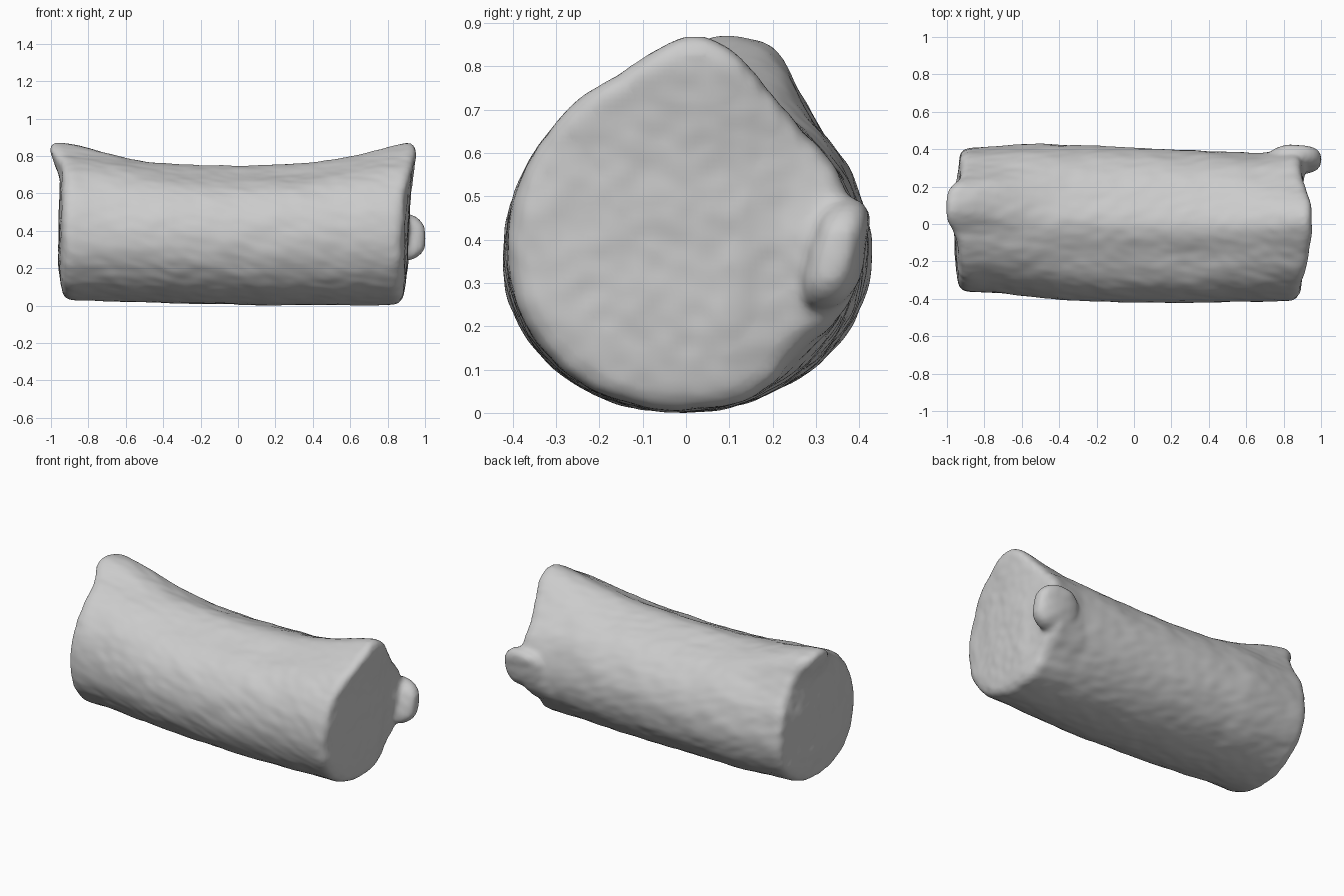
import bpy
import bmesh
import math
from mathutils import Vector, Matrix, noise

old = bpy.data.objects.get("Cube")
if old:
    bpy.data.objects.remove(old)


def lerp_table(table, v):
    """Piecewise linear lookup in (key, value) pairs."""
    if v <= table[0][0]:
        return table[0][1]
    for (a, p), (b, q) in zip(table, table[1:]):
        if v <= b:
            return p + (q - p) * (v - a) / (b - a)
    return table[-1][1]


def bell(v, centre, width, power=2):
    return math.exp(-abs((v - centre) / width) ** power)


def signed_power(v, power):
    return math.copysign(abs(v) ** power, v)


# Outline of the bolster along its length
FRONT = [(-0.95, -0.36), (-0.7, -0.37), (-0.35, -0.41), (0.2, -0.425), (0.9, -0.41)]
BACK = [(-0.95, 0.40), (-0.5, 0.43), (0.1, 0.405), (0.7, 0.38), (0.9, 0.4)]
FLOOR = [(-0.95, 0.03), (-0.4, 0.015), (0.2, 0.0), (0.9, 0.005)]
CROWN = [(-0.95, 0.81), (-0.7, 0.785), (-0.4, 0.765), (0, 0.757),
         (0.4, 0.772), (0.7, 0.8), (0.9, 0.81)]
LEFT_END = [(0, -0.93), (0.2, -0.96), (0.5, -0.96), (0.67, -0.945), (0.83, -1.01)]
RIGHT_END = [(0, 0.88), (0.2, 0.905), (0.6, 0.92), (0.82, 0.955)]
WAIST = 0.37


def section(x, angle):
    """Point on the cross-section at x: a round with pinched corners at the ends."""
    front, back = lerp_table(FRONT, x), lerp_table(BACK, x)
    c, s = math.cos(angle), math.sin(angle)
    middle = bell(x, 0.1, 0.6, 4)
    # Slack shoulders leave a soft ridge along the sagging crown
    fullness = 0.96 if s < 0 else 1 + 0.06 * middle
    c, s = signed_power(c, fullness), signed_power(s, fullness)
    y = (front + back) / 2 + (back - front) / 2 * c
    height = (lerp_table(CROWN, x) if s > 0 else lerp_table(FLOOR, x)) - WAIST
    z = WAIST + abs(height) * s
    right, left = bell(x, 0.95, 0.27), bell(x, -1.0, 0.4, 3)
    shrink = 1 - 0.085 * middle * bell(angle, 2.0, 0.32)
    shrink -= 0.045 * middle * bell(angle, 1.2, 0.3)
    # Flattened upper back and tucked lower back near the right end
    shrink -= 0.07 * right * bell(angle, 0.8, 0.35)
    shrink -= 0.11 * bell(x, 0.95, 0.2) * bell(angle, 2 * math.pi - 0.75, 0.3)
    y, z = y * shrink, WAIST + (z - WAIST) * shrink
    # Pinched ears on top of both ends
    if s > 0:
        z += 0.068 * right * bell(y, 0.035, 0.13, 2.5)
        z += (0.06 + 0.2 * max(0, y)) * left * bell(y, 0.12, 0.14, 4)
    return y, z


def end_x(u, y, z):
    left = lerp_table(LEFT_END, z)
    if z > 0.67:
        left = -0.945 + (left + 0.945) * bell(y, 0.1, 0.16, 4)
    left += 0.025 * max(0, min(1, (y - 0.12) / 0.2)) + 0.3 * min(0, y + 0.05) ** 2
    right = lerp_table(RIGHT_END, z) - 0.2 * min(0, y) ** 2 - 0.15 * max(0, y - 0.1)
    # The right end swells out towards its tab
    right += 0.05 * bell(y, 0.36, 0.11) * bell(z, 0.38, 0.14)
    return left + (right - left) * (u + 1) / 2


# Bolster body: rings from the left cap, along the length, to the right cap
cap = [(1, 0.05), (1, 0.3), (1, 0.55), (1, 0.78), (0.998, 0.9), (0.99, 0.955),
       (0.973, 0.985), (0.95, 1)]
steps = 40
rings = [(-u, s) for u, s in cap]
rings += [(0.93 * (2 * i / steps - 1), 1) for i in range(steps + 1)]
rings += cap[::-1]
SIDES = 96

bm = bmesh.new()
loops = []
for u, scale in rings:
    loop = []
    for i in range(SIDES):
        y, z = section(u * 0.94, 2 * math.pi * i / SIDES)
        y, z = y * scale, 0.4 + (z - 0.4) * scale
        loop.append(bm.verts.new((end_x(u, y, z), y, z)))
    loops.append(loop)
for a, b in zip(loops, loops[1:]):
    for i in range(SIDES):
        j = (i + 1) % SIDES
        bm.faces.new((a[i], a[j], b[j], b[i]))
bm.faces.new(loops[0])
bm.faces.new(loops[-1])

# Rounded tab on the back corner of the right end, leaning out at the top
tab = bmesh.ops.create_uvsphere(bm, u_segments=24, v_segments=16, radius=1)["verts"]
for v in tab:
    p = Vector([signed_power(k, 0.8) for k in v.co])
    v.co = Vector((0.86 + 0.145 * p.x, 0.345 + 0.07 * p.y + 0.03 * p.z,
                   0.365 + 0.13 * p.z))
bmesh.ops.recalc_face_normals(bm, faces=bm.faces)

mesh = bpy.data.meshes.new("bolster")
bm.to_mesh(mesh)
bm.free()
bolster = bpy.data.objects.new("bolster", mesh)
bpy.context.collection.objects.link(bolster)

# Fuse the tab into the body and soften the join
remesh = bolster.modifiers.new("fuse", "REMESH")
remesh.mode = "VOXEL"
remesh.voxel_size = 0.014
remesh.use_smooth_shade = True
soften = bolster.modifiers.new("soften", "SMOOTH")
soften.factor = 0.5
soften.iterations = 4
bpy.context.view_layer.update()
fused = bpy.data.meshes.new_from_object(
    bolster.evaluated_get(bpy.context.evaluated_depsgraph_get()))
bolster.modifiers.clear()
bolster.data = fused

# Gentle lumps and creases in the cloth
normals = [v.normal.copy() for v in fused.vertices]
for v, n in zip(fused.vertices, normals):
    p = v.co
    lump = noise.noise(Vector((p.x * 5, p.y * 9, p.z * 9)))
    crease = noise.noise(Vector((p.x * 11, p.y * 20, p.z * 20 + p.x * 6)))
    v.co = p + n * (0.005 * lump + 0.003 * crease)

# Rest it on the ground
lowest = min(v.co.z for v in fused.vertices)
fused.transform(Matrix.Translation((0, 0, -lowest)))

cloth = bpy.data.materials.new("grey cloth")
cloth.use_nodes = True
grey = (0.6, 0.6, 0.6, 1)
cloth.diffuse_color = grey
cloth.node_tree.nodes["Principled BSDF"].inputs["Base Color"].default_value = grey
fused.materials.clear()
fused.materials.append(cloth)
for face in fused.polygons:
    face.use_smooth = True
    face.material_index = 0
